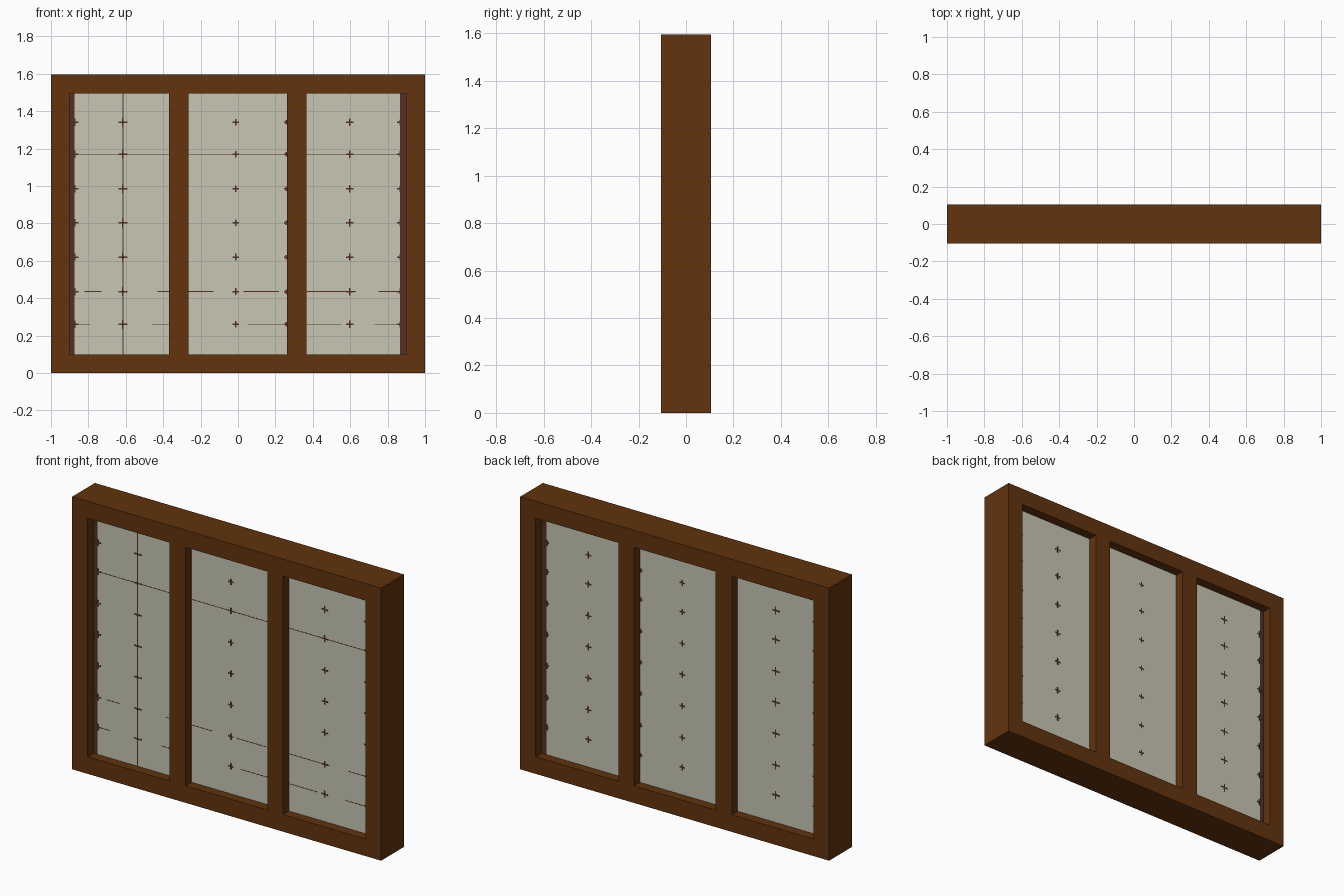
import bpy, bmesh, math
from mathutils import Matrix

if "Cube" in bpy.data.objects:
    bpy.data.objects.remove(bpy.data.objects["Cube"])


def material(name, rgb):
    m = bpy.data.materials.new(name)
    m.diffuse_color = (*rgb, 1)
    m.use_nodes = True
    m.node_tree.nodes["Principled BSDF"].inputs["Base Color"].default_value = m.diffuse_color
    return m


WOOD = material("brown wood", (0.122, 0.033, 0.004))
DARK = material("dark lattice wood", (0.085, 0.030, 0.018))
PAPER = material("cream paper", (0.578, 0.565, 0.456))


def add_box(bm, x0, x1, y0, y1, z0, z1, turn=0.0):
    """Box between limits, optionally turned about its own y axis."""
    place = (Matrix.Translation(((x0 + x1) / 2, (y0 + y1) / 2, (z0 + z1) / 2))
             @ Matrix.Rotation(turn, 4, 'Y')
             @ Matrix.Diagonal((x1 - x0, y1 - y0, z1 - z0, 1)))
    bmesh.ops.create_cube(bm, size=1, matrix=place)


def make(name, mat, boxes):
    bm = bmesh.new()
    for b in boxes:
        add_box(bm, *b)
    me = bpy.data.meshes.new(name)
    bm.to_mesh(me)
    bm.free()
    me.materials.append(mat)
    ob = bpy.data.objects.new(name, me)
    bpy.context.collection.objects.link(ob)
    return ob


D, H, T = 0.105, 1.595, 0.1     # half depth, height, frame bar width
P = 0.05                        # half thickness of the paper screen

# Outer frame: rails between full-height stiles, plus two posts
make("bottom_rail", WOOD, [(-1 + T, 1 - T, -D, D, 0, T)])
make("top_rail", WOOD, [(-1 + T, 1 - T, -D, D, H - T, H)])
make("left_stile", WOOD, [(-1, -1 + T, -D, D, 0, H)])
make("right_stile", WOOD, [(1 - T, 1, -D, D, 0, H)])
make("left_post", WOOD, [(-0.37, -0.265, -D, D, T, H - T)])
make("right_post", WOOD, [(0.263, 0.365, -D, D, T, H - T)])

# Paper screen and the dark strips at its two ends
make("paper_screen", PAPER, [(-0.873, 0.867, -P, P, T, H - T)])
make("screen_end_strips", DARK, [(-0.9, -0.873, -P, P, T, H - T),
                                 (0.867, 0.9, -P, P, T, H - T)])

# Lattice joints showing through the paper on both sides
rows = (0.26, 0.435, 0.62, 0.803, 0.985, 1.17, 1.34)
columns = ((-0.873, 0.013), (-0.615, 0.016), (-0.012, 0.012),
           (0.257, 0.008), (0.597, 0.013), (0.867, 0.011))
Q, joints = P + 0.001, []
for x, s in columns:
    for z in rows:
        a, w = s * 1.5, 0.004
        joints += [(x - a, x + a, -Q, Q, z - w, z + w),
                   (x - w, x + w, -Q, Q, z - a, z + a),
                   (x - s / 2, x + s / 2, -Q, Q, z - s / 2, z + s / 2, math.pi / 4)]
make("lattice_joints", DARK, joints)

# Hairline lattice edges on the front of the paper
w = 0.002
F = (-P - 0.0005, -P + 0.002)
lines = [(-0.873, 0.867, *F, 1.17 - w, 1.17 + w),
         (-0.615 - w, -0.615 + w, *F, T, H - T)]
for z, spans in ((0.435, ((-0.82, -0.73), (-0.43, -0.13), (0.03, 0.22), (0.37, 0.63), (0.75, 0.87))),
                 (0.26, ((-0.86, -0.79), (-0.46, -0.37), (0.05, 0.25), (0.37, 0.55), (0.73, 0.87)))):
    lines += [(a, b, *F, z - w, z + w) for a, b in spans]
make("lattice_hairlines", DARK, lines)
